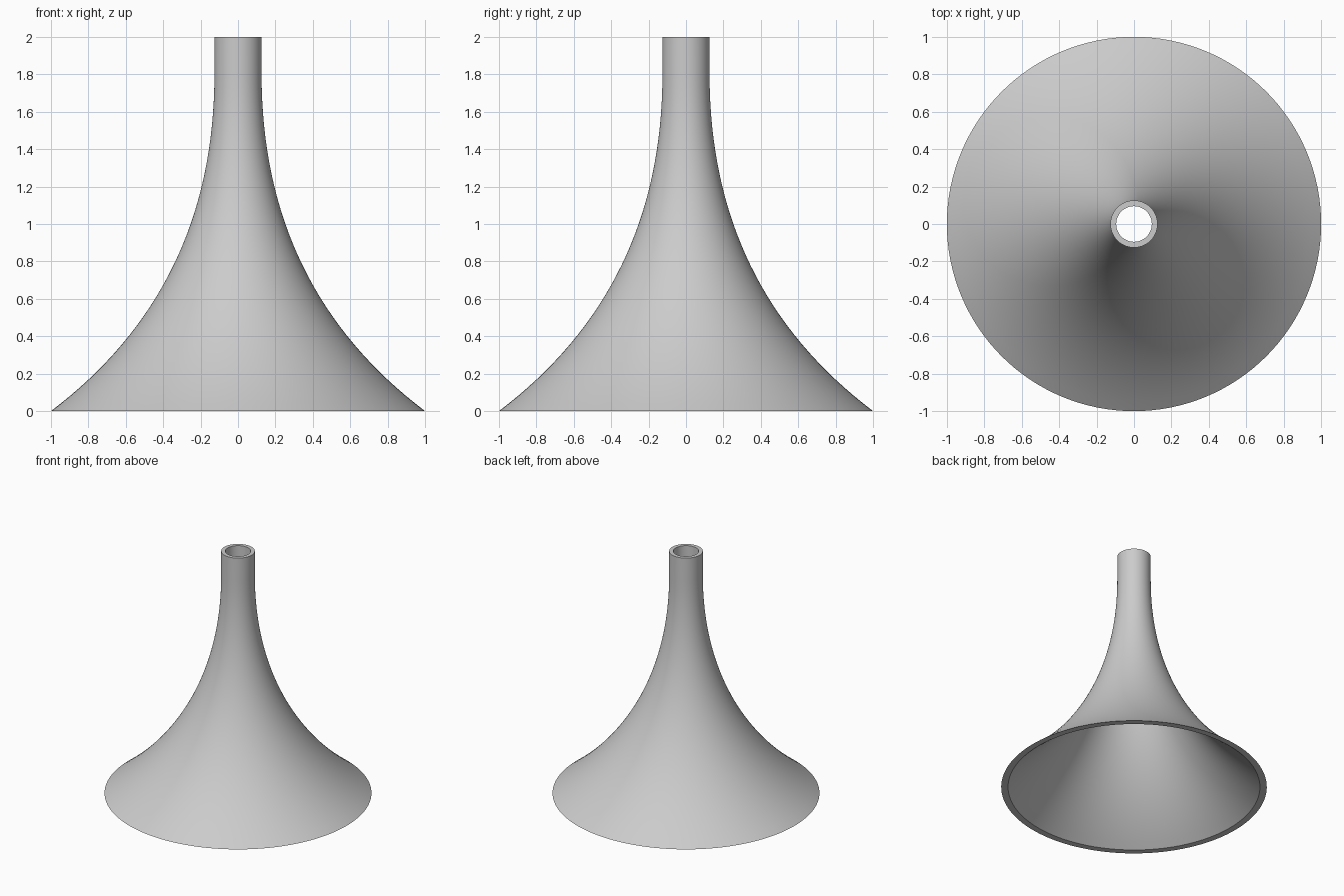
import bpy, bmesh, math

cube = bpy.data.objects.get("Cube")
if cube:
    bpy.data.objects.remove(cube, do_unlink=True)

SEGMENTS = 128
STEPS = 32
WALL = 0.031
MOUTH_R, NECK_R = 1.0, 0.126
FLARE_TOP, FLARE_PULL, HEIGHT = 1.8, 0.66, 2.0

# One grey for the whole horn
grey = bpy.data.materials.new("plain grey")
grey.use_nodes = True
colour = (0.6, 0.6, 0.6, 1)
grey.diffuse_color = colour
grey.node_tree.nodes["Principled BSDF"].inputs["Base Color"].default_value = colour

# Outer flare is a quadratic curve, inner flare keeps an even wall thickness
outer, inner = [], []
for i in range(STEPS + 1):
    t = i / STEPS
    r = NECK_R + (MOUTH_R - NECK_R) * (1 - t) ** 2
    z = 2 * t * (1 - t) * FLARE_PULL + t * t * FLARE_TOP
    dr = -2 * (MOUTH_R - NECK_R) * (1 - t)
    dz = 2 * (1 - 2 * t) * FLARE_PULL + 2 * t * FLARE_TOP
    outer.append((r, z))
    inner.append((r - WALL * math.hypot(1, dr / dz), z))

# Straight neck on top
outer.append((NECK_R, HEIGHT))
inner.append((NECK_R - WALL, HEIGHT))
profile = outer + inner[::-1]

# Revolve the closed profile
bm = bmesh.new()
rings = []
for r, z in profile:
    ring = []
    for s in range(SEGMENTS):
        a = math.tau * s / SEGMENTS
        ring.append(bm.verts.new((r * math.cos(a), r * math.sin(a), z)))
    rings.append(ring)
for k, low in enumerate(rings):
    high = rings[(k + 1) % len(rings)]
    for s in range(SEGMENTS):
        n = (s + 1) % SEGMENTS
        bm.faces.new((low[s], low[n], high[n], high[s]))
bmesh.ops.recalc_face_normals(bm, faces=bm.faces)

mesh = bpy.data.meshes.new("flared_horn")
bm.to_mesh(mesh)
bm.free()
mesh.materials.append(grey)
horn = bpy.data.objects.new("flared_horn", mesh)
bpy.context.collection.objects.link(horn)

# Smooth walls, crisp rims
bpy.ops.object.select_all(action="DESELECT")
horn.select_set(True)
bpy.context.view_layer.objects.active = horn
bpy.ops.object.shade_smooth_by_angle(angle=math.radians(30))
